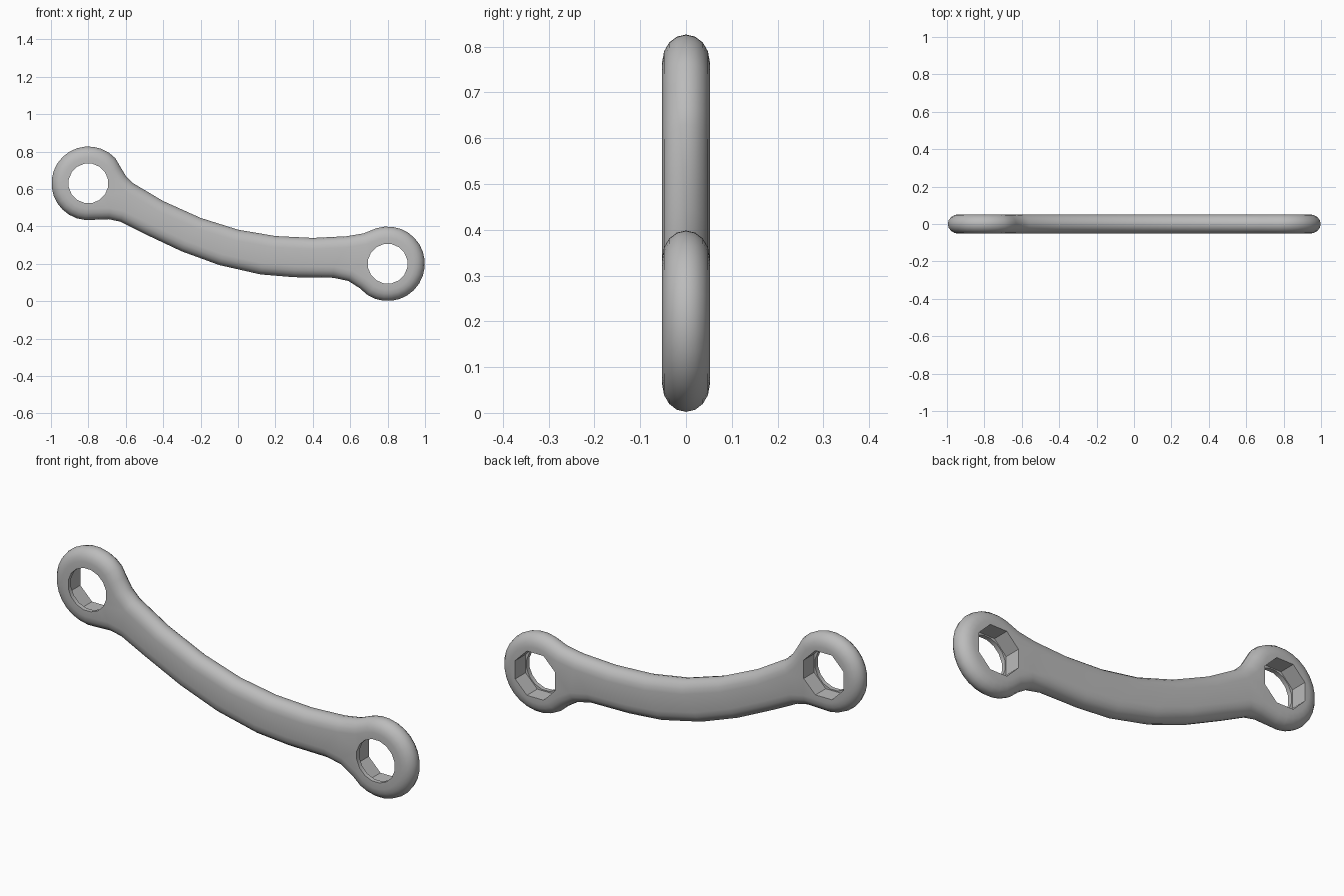
import bpy, bmesh, math
from mathutils import Vector

if "Cube" in bpy.data.objects:
    bpy.data.objects.remove(bpy.data.objects["Cube"], do_unlink=True)

metal = bpy.data.materials.new("grey_metal")
metal.use_nodes = True
metal.diffuse_color = (0.5, 0.5, 0.5, 1)
metal.node_tree.nodes["Principled BSDF"].inputs["Base Color"].default_value = (0.5, 0.5, 0.5, 1)

HALF = 0.052
ROUND = 0.06
LEFT_EYE, RIGHT_EYE = Vector((-0.8, 0.63)), Vector((0.8, 0.2))


def arc(centre, radius, start, end, steps):
    angles = [math.radians(start + (end - start) * i / steps) for i in range(steps + 1)]
    return [centre + radius * Vector((math.cos(a), math.sin(a))) for a in angles]


def circle(centre, radius, sides):
    turn = 180 / sides
    return arc(centre, radius, turn, 360 + turn, sides)[:-1]


# Outline, anticlockwise: eye, lower edge, eye, upper edge
lower = [(-0.69, 0.438), (-0.63, 0.425), (-0.5, 0.36), (-0.3, 0.266), (-0.1, 0.193),
         (0.12, 0.143), (0.3, 0.128), (0.51, 0.125), (0.59, 0.108), (0.65, 0.07)]
upper = [(0.67, 0.362), (0.58, 0.347), (0.4, 0.338), (0.2, 0.348), (0, 0.382),
         (-0.2, 0.445), (-0.4, 0.535), (-0.56, 0.63), (-0.6, 0.67), (-0.63, 0.72)]
outline = (arc(LEFT_EYE, 0.197, 43, 278, 18) + [Vector(p) for p in lower]
           + arc(RIGHT_EYE, 0.199, -122, 108, 18) + [Vector(p) for p in upper])


def inset(points, distance):
    result = []
    for i, p in enumerate(points):
        along = (points[(i + 1) % len(points)] - points[i - 1]).normalized()
        result.append(p + distance * Vector((-along.y, along.x)))
    return result


bm = bmesh.new()


def add_loop(points, y):
    verts = [bm.verts.new((p.x, y, p.y)) for p in points]
    edges = [bm.edges.new((v, verts[(i + 1) % len(verts)])) for i, v in enumerate(verts)]
    return verts, edges


def wall(a, b):
    for i in range(len(a[0])):
        j = (i + 1) % len(a[0])
        bm.faces.new((a[0][i], a[0][j], b[0][j], b[0][i]))


def fill(*loops):
    edges = [e for loop in loops for e in loop[1]]
    bmesh.ops.triangle_fill(bm, use_beauty=True, use_dissolve=False, edges=edges)


# Rounded outer wall
steps = 8
layers = []
for i in range(steps + 1):
    a = -math.pi / 2 + math.pi * i / steps
    layers.append(add_loop(inset(outline, ROUND * (1 - math.cos(a))), HALF * math.sin(a)))
for a, b in zip(layers, layers[1:]):
    wall(a, b)

# Bolt holes: round lip at the front, eight-sided socket behind
front_rims, back_rims = [], []
for eye in (LEFT_EYE, RIGHT_EYE):
    rim = add_loop(circle(eye, 0.107, 16), -HALF)
    lip = add_loop(circle(eye, 0.107, 16), -0.03)
    ledge = add_loop(circle(eye, 0.12, 8), -0.03)
    socket = add_loop(circle(eye, 0.12, 8), HALF)
    wall(rim, lip)
    wall(ledge, socket)
    fill(lip, ledge)
    front_rims.append(rim)
    back_rims.append(socket)

# Flat front and back
fill(layers[0], *front_rims)
fill(layers[-1], *back_rims)
bmesh.ops.recalc_face_normals(bm, faces=bm.faces)

mesh = bpy.data.meshes.new("curved_link_arm")
bm.to_mesh(mesh)
bm.free()
mesh.materials.append(metal)
link = bpy.data.objects.new("curved_link_arm", mesh)
bpy.context.collection.objects.link(link)
bpy.ops.object.select_all(action="DESELECT")
link.select_set(True)
bpy.context.view_layer.objects.active = link
bpy.ops.object.shade_smooth_by_angle(angle=math.radians(40))
